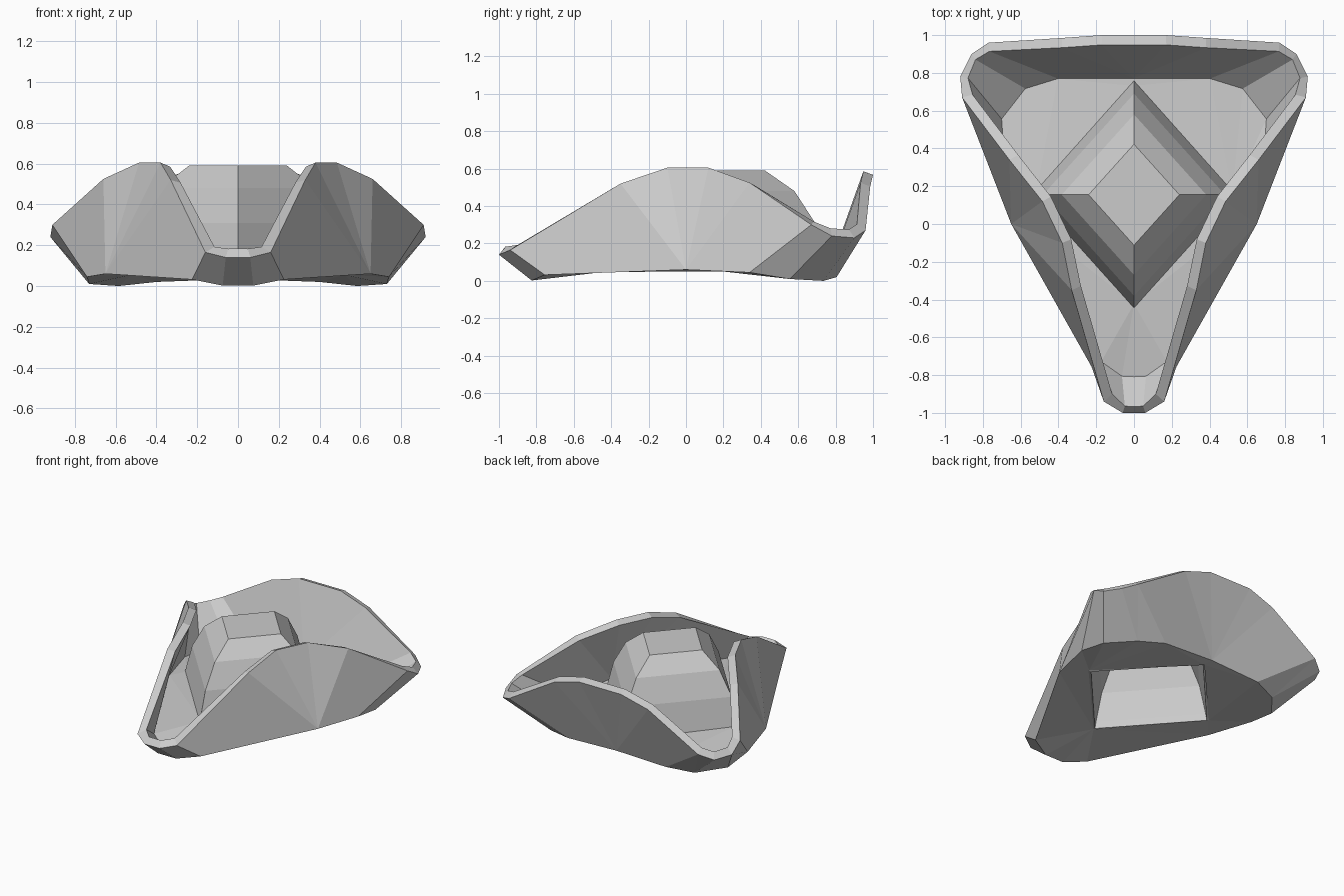
import bpy, bmesh

if "Cube" in bpy.data.objects:
    bpy.data.objects.remove(bpy.data.objects["Cube"])

# right-hand half of each loop, front to back
RIM = [(0, -1, .14), (.06, -1, .14), (.16, -.94, .165), (.33, -.35, .52), (.38, -.1, .605),
       (.485, .12, .605), (.66, .34, .525), (.91, .67, .30), (.92, .78, .24), (.86, .9, .23),
       (.77, .96, .27), (.38, .985, .505), (.17, 1, .567), (0, 1, .567)]
BASE = [(0, -.825, .002), (.075, -.825, .002), (.225, -.755, .032), (.65, 0, .06),
        (.74, .34, .045), (.73, .555, .01), (.585, .735, 0), (.4, .805, .02), (0, .81, .035)]
HOLE = [(0, -.42, .05), (.52, .155, .055), (0, .73, .035)]


def zip_loops(bm, a, b, pairs):
    """Skin two loops along a list of matching index pairs."""
    for (i, k), (j, l) in zip(pairs, pairs[1:]):
        vs = []
        for v in (a[j], a[i], b[k], b[l]):
            if v not in vs:
                vs.append(v)
        bm.faces.new(vs)


def make(name, bm):
    me = bpy.data.meshes.new(name)
    bm.to_mesh(me)
    bm.free()
    ob = bpy.data.objects.new(name, me)
    bpy.context.collection.objects.link(ob)
    return ob


def solidify(ob, t):
    s = ob.modifiers.new("thickness", 'SOLIDIFY')
    s.thickness = t
    s.offset = -1
    s.use_even_offset = True


# folded brim: three turned-up flaps and a floor with a diamond opening
bm = bmesh.new()
rim, base, hole = [[bm.verts.new(p) for p in loop] for loop in (RIM, BASE, HOLE)]
zip_loops(bm, rim, base, [(0, 0), (1, 1), (2, 2), (3, 3), (4, 3), (5, 3), (6, 3), (7, 4), (8, 5),
                          (9, 6), (10, 6), (10, 7), (11, 8), (12, 8), (13, 8)])
zip_loops(bm, base, hole, [(0, 0), (1, 0), (2, 0), (3, 0), (3, 1), (4, 1), (5, 1), (6, 1),
                           (7, 1), (7, 2), (8, 2)])
brim = make("brim", bm)
m = brim.modifiers.new("mirror", 'MIRROR')
m.use_clip = True
solidify(brim, .055)

# four-sided hollow crown
bm = bmesh.new()
rings = []
for r, z in [(.61, .06), (.598, .11), (.535, .31), (.425, .48), (.267, .59)]:
    rings.append([bm.verts.new((x * r * .9, .155 + y * r, z))
                  for x, y in ((1, 0), (0, 1), (-1, 0), (0, -1))])
for lo, hi in zip(rings, rings[1:]):
    for i in range(4):
        j = (i + 1) % 4
        bm.faces.new((lo[i], lo[j], hi[j], hi[i]))
bm.faces.new(rings[-1])
crown = make("crown", bm)
solidify(crown, .035)
